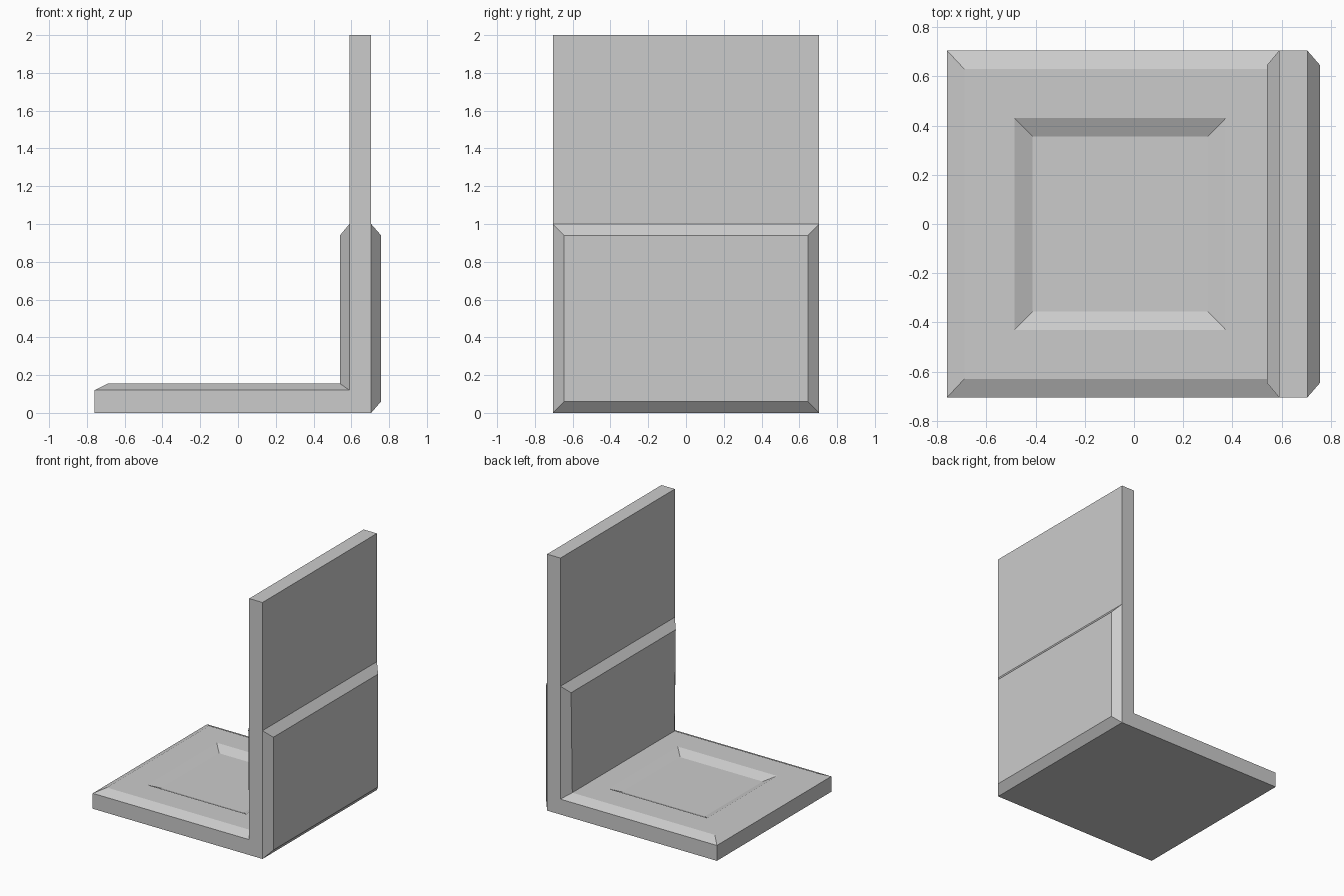
import bpy
import bmesh

if "Cube" in bpy.data.objects:
    bpy.data.objects.remove(bpy.data.objects["Cube"])

HALF = 0.705          # half width in y
bm = bmesh.new()

# L-shaped chair profile (x, z), extruded across the width
profile = [(-0.76, 0), (0.705, 0), (0.705, 1), (0.705, 2),
           (0.59, 2), (0.59, 1), (0.59, 0.12), (-0.76, 0.12)]
near = [bm.verts.new((x, -HALF, z)) for x, z in profile]
far = [bm.verts.new((x, HALF, z)) for x, z in profile]
bm.faces.new(near)
bm.faces.new(far[::-1])
n = len(profile)
strips = [bm.faces.new((near[i], far[i], far[(i + 1) % n], near[(i + 1) % n]))
          for i in range(n)]
bmesh.ops.recalc_face_normals(bm, faces=bm.faces[:])


def step(face, x, y, z):
    """Inset a face and snap its new corners to the given (low, high) ranges."""
    bmesh.ops.inset_individual(bm, faces=[face], thickness=0.05)
    mid = face.calc_center_median()
    for v in face.verts:
        for axis, (low, high) in enumerate((x, y, z)):
            v.co[axis] = low if v.co[axis] < mid[axis] else high


# Raised panel on the rear of the backrest
step(strips[2 - 1], (0.757, 0.757), (-0.645, 0.645), (0.06, 0.94))

# Raised panel on the sitter's side, narrowing slightly to meet the seat pad
front = strips[5]
step(front, (0.54, 0.54), (-0.645, 0.645), (0.155, 0.94))
for v in front.verts:
    if v.co.z < 0.5:
        v.co.y = 0.63 if v.co.y > 0 else -0.63

# Seat pad with bevelled rim, then a sunken square in the middle
seat = strips[6]
step(seat, (-0.69, 0.54), (-0.63, 0.63), (0.155, 0.155))
step(seat, (-0.485, 0.373), (-0.43, 0.43), (0.155, 0.155))
step(seat, (-0.412, 0.30), (-0.356, 0.356), (0.12, 0.12))

# Remove the hidden bevels where pad and panel touch, then weld
hidden = [f for f in bm.faces
          if all(0.53 < v.co.x < 0.6 and 0.11 < v.co.z < 0.16 for v in f.verts)]
bmesh.ops.delete(bm, geom=hidden, context='FACES')
bmesh.ops.remove_doubles(bm, verts=bm.verts[:], dist=0.001)
bmesh.ops.recalc_face_normals(bm, faces=bm.faces[:])

mesh = bpy.data.meshes.new("chair_seat_and_back")
bm.to_mesh(mesh)
bm.free()
chair = bpy.data.objects.new("chair_seat_and_back", mesh)
bpy.context.collection.objects.link(chair)
